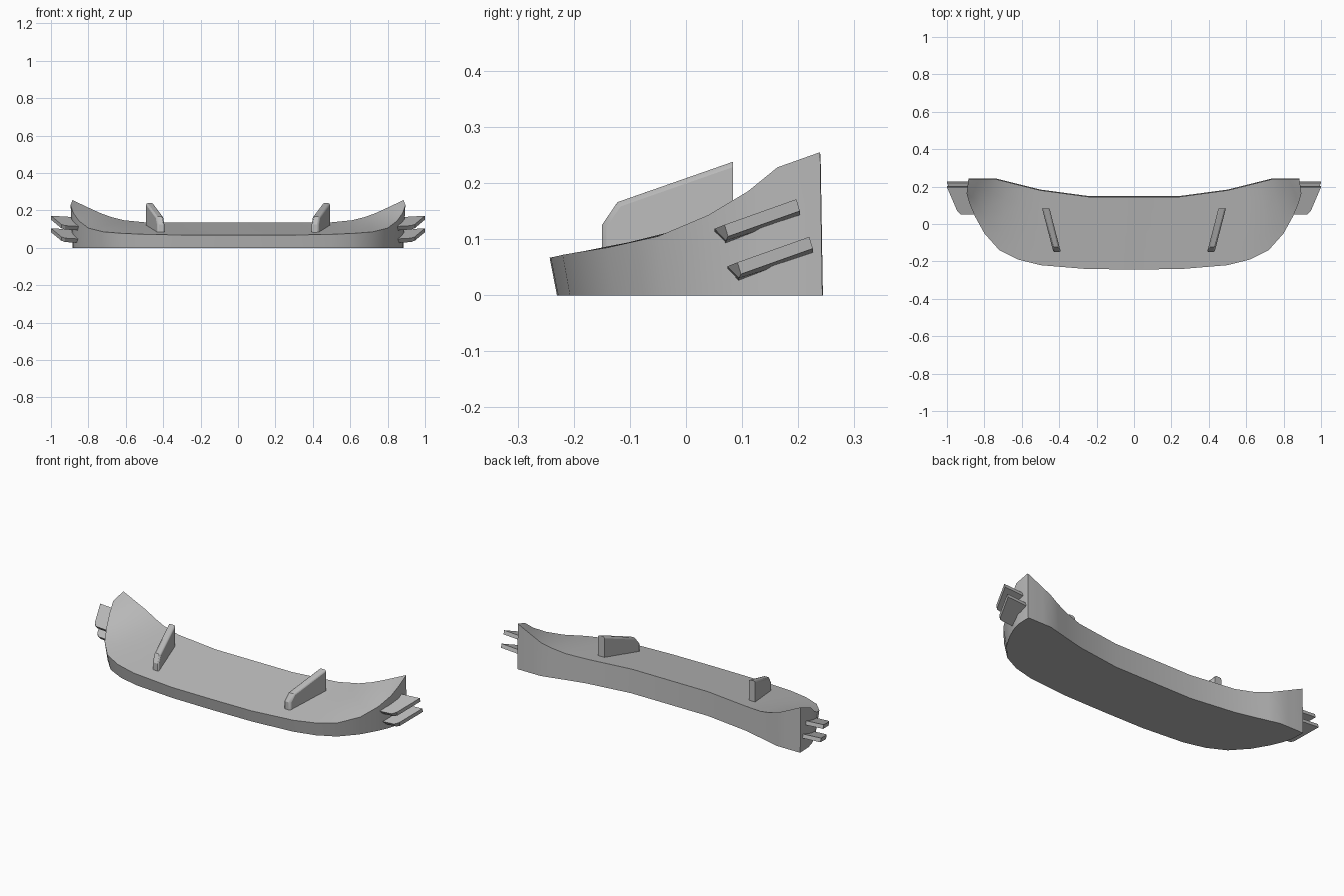
import bpy, bmesh, math
from mathutils import Vector

if "Cube" in bpy.data.objects:
    bpy.data.objects.remove(bpy.data.objects["Cube"])

grey = bpy.data.materials.new("plain grey")
grey.diffuse_color = (0.5, 0.5, 0.5, 1)
grey.use_nodes = True
grey.node_tree.nodes["Principled BSDF"].inputs["Base Color"].default_value = grey.diffuse_color


def make(name, bm, angle=30):
    bmesh.ops.remove_doubles(bm, verts=bm.verts, dist=0.0005)
    bmesh.ops.recalc_face_normals(bm, faces=bm.faces)
    mesh = bpy.data.meshes.new(name)
    bm.to_mesh(mesh)
    bm.free()
    mesh.materials.append(grey)
    ob = bpy.data.objects.new(name, mesh)
    bpy.context.collection.objects.link(ob)
    bpy.ops.object.select_all(action='DESELECT')
    ob.select_set(True)
    bpy.context.view_layer.objects.active = ob
    bpy.ops.object.shade_smooth_by_angle(angle=math.radians(angle))
    return ob


def prism(bm, bottom, top):
    a = [bm.verts.new(p) for p in bottom]
    b = [bm.verts.new(p) for p in top]
    n = len(a)
    bm.faces.new(a)
    bm.faces.new(b[::-1])
    for i in range(n):
        bm.faces.new((a[i], a[(i + 1) % n], b[(i + 1) % n], b[i]))


# Splitter body: stations pairing the outer rim with the rear rim (right half)
stations = [
    ((0.00, -.243, .067), (0.00, .145, .135)),
    ((0.25, -.241, .067), (0.24, .145, .135)),
    ((0.50, -.220, .072), (0.50, .180, .136)),
    ((0.62, -.190, .077), (0.61, .207, .147)),
    ((0.72, -.140, .085), (0.68, .225, .165)),
    ((0.80, -.050, .105), (0.74, .240, .187)),
    ((0.85, .040, .143), (0.79, .240, .210)),
    ((0.88, .110, .185), (0.83, .240, .229)),
    ((0.895, .163, .228), (0.86, .240, .243)),
    ((0.885, .239, .255), (0.885, .239, .255)),
]
full = [tuple((-p[0], p[1], p[2]) for p in s) for s in stations[:0:-1]] + stations
STEPS = 4
bm = bmesh.new()
tops, bottoms = [], []
for f, b in full:
    f, b = Vector(f), Vector(b)
    # the outer wall leans in towards the floor
    low = Vector((f.x * .985, f.y + .013 * max(0, min(1, (.1 - f.y) / .2)), 0))
    if f == b:
        low = Vector((f.x, .243, 0))
    base = Vector((b.x, b.y + .004, 0))
    tops.append([bm.verts.new(f.lerp(b, k / STEPS)) for k in range(STEPS + 1)])
    bottoms.append([bm.verts.new(low), bm.verts.new(base if f != b else low)])
for i in range(len(full) - 1):
    t, u, p, q = tops[i], tops[i + 1], bottoms[i], bottoms[i + 1]
    for k in range(STEPS):
        bm.faces.new((t[k], u[k], u[k + 1], t[k + 1]))
    bm.faces.new((p[0], q[0], u[0], t[0]))
    bm.faces.new((p[1], q[1], u[-1], t[-1]))
    bm.faces.new((p[0], q[0], q[1], p[1]))
bmesh.ops.dissolve_degenerate(bm, dist=0.0005, edges=bm.edges)
make("splitter_body", bm, 35)

# Upright fins, splayed outwards to the rear
fin_profile = [(-.150, .065), (-.150, .125), (-.122, .166), (.084, .238), (.084, .09)]
for side, label in ((-1, "left"), (1, "right")):
    bm = bmesh.new()

    def fin_side(offset):
        return [(side * (.411 + (y + .15) * .26 + offset), y, z) for y, z in fin_profile]
    prism(bm, fin_side(-.02), fin_side(.02))
    ob = make(label + "_fin", bm, 30)
    # soften only the leading and top edges
    bm = bmesh.new()
    bm.from_mesh(ob.data)
    edges = [e for e in bm.edges
             if all(v.co.z > .1 or v.co.y < -.1 for v in e.verts)
             and abs(e.verts[0].co.y - e.verts[1].co.y) + abs(e.verts[0].co.z - e.verts[1].co.z) > .03
             and max(v.co.z for v in e.verts) > .1]
    bmesh.ops.bevel(bm, geom=edges, offset=.009, segments=2, affect='EDGES', profile=.5)
    bm.to_mesh(ob.data)
    bm.free()

# Stacked winglets at both ends, pitched up to the rear
plan = [(.80, .0), (.925, .0), (.945, .018), (1.0, .146), (.80, .146)]
for side, label in ((-1, "left"), (1, "right")):
    for level, y0, z0 in (("upper", .054, .108), ("lower", .077, .041)):
        bm = bmesh.new()

        def sheet(lift):
            # lift moves along the slab normal; the leading edge tapers underneath
            return [(side * x, y0 + y - lift * .3 + (.014 if y == 0 and lift < 0 else 0),
                     z0 + y * .33 + lift + (x - 1) * .06 + .004) for x, y in plan]
        prism(bm, sheet(-.010), sheet(.011))
        make(label + "_" + level + "_winglet", bm, 30)
